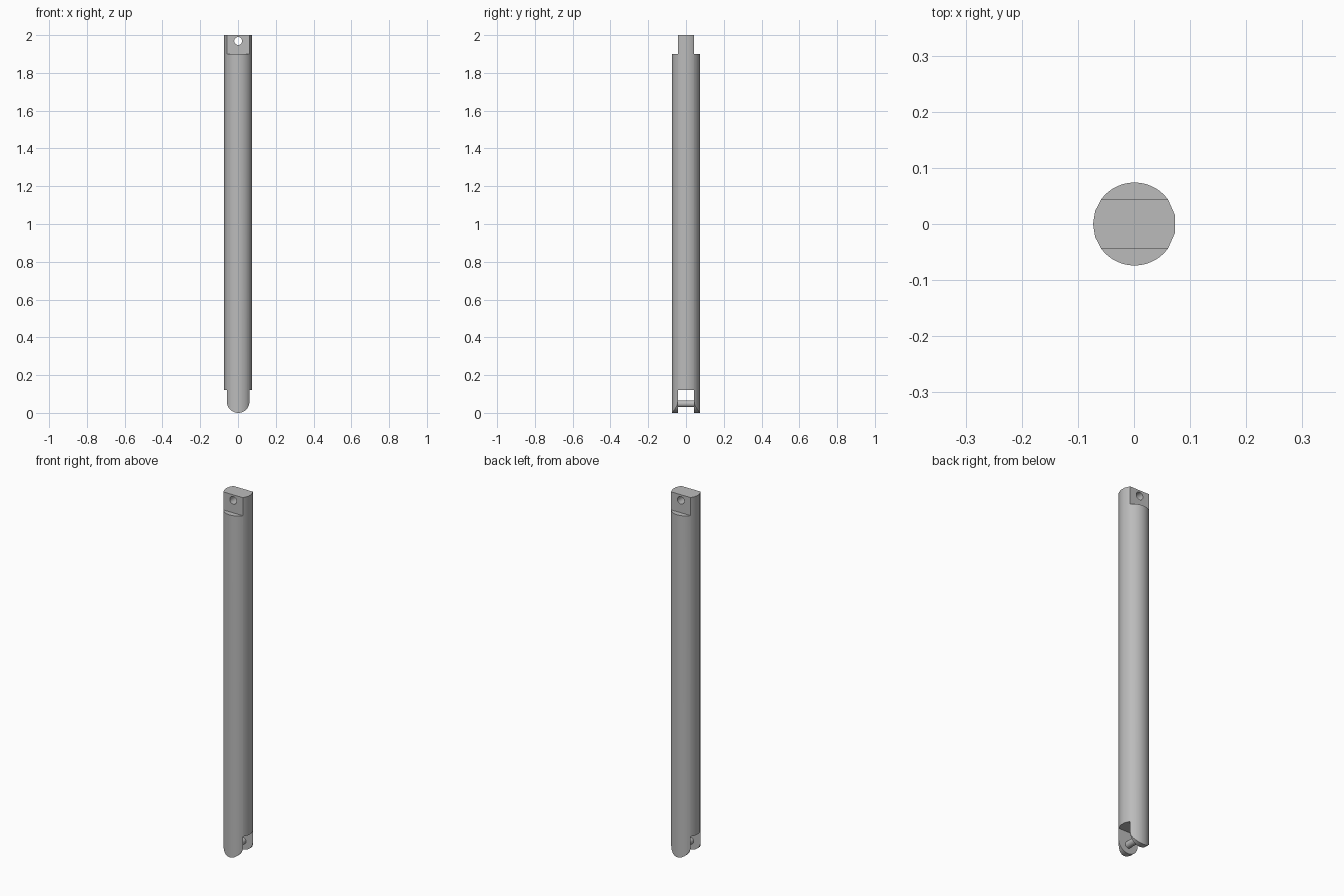
import bpy, bmesh
from math import sin, cos, pi, radians
from mathutils import Vector

cube = bpy.data.objects.get("Cube")
if cube:
    bpy.data.objects.remove(cube, do_unlink=True)

R = 0.074           # rod radius
HALF = 0.0435       # half thickness of tang and slot
EDGE = 36           # angle where the tang meets the rod surface
CX = 0.0009         # centring offset
LENGTH, SHOULDER, SLOT_TOP = 2.0, 1.9, 0.12

grey = bpy.data.materials.new("steel grey")
grey.use_nodes = True
colour = (0.5, 0.5, 0.5, 1)
grey.diffuse_color = colour
grey.node_tree.nodes["Principled BSDF"].inputs["Base Color"].default_value = colour


def prism(name, points, direction):
    """Extrude a flat outline into a solid."""
    bm = bmesh.new()
    face = bm.faces.new([bm.verts.new(p) for p in points])
    new = bmesh.ops.extrude_face_region(bm, geom=[face])["geom"]
    verts = [v for v in new if isinstance(v, bmesh.types.BMVert)]
    bmesh.ops.translate(bm, verts=verts, vec=Vector(direction))
    bmesh.ops.recalc_face_normals(bm, faces=bm.faces)
    mesh = bpy.data.meshes.new(name)
    bm.to_mesh(mesh)
    bm.free()
    mesh.materials.append(grey)
    obj = bpy.data.objects.new(name, mesh)
    bpy.context.collection.objects.link(obj)
    return obj


def arc(start, end, steps):
    return [radians(start + (end - start) * i / steps) for i in range(steps)]


def box(name, y0, y1, z0, z1):
    outline = [(-1, y0, z0), (-1, y1, z0), (-1, y1, z1), (-1, y0, z1)]
    return prism(name, outline, (2, 0, 0))


def cross_bar(name, z, radius, half):
    outline = [(CX + radius * cos(a), -half, z + radius * sin(a)) for a in arc(0, 360, 24)]
    return prism(name, outline, (0, 2 * half, 0))


def activate(obj):
    bpy.ops.object.select_all(action="DESELECT")
    obj.select_set(True)
    bpy.context.view_layer.objects.active = obj


def cut(obj, cutter):
    cutter.hide_render = True
    mod = obj.modifiers.new("cut", "BOOLEAN")
    mod.operation = "DIFFERENCE"
    mod.solver = "EXACT"
    mod.object = cutter
    activate(obj)
    bpy.ops.object.modifier_apply(modifier=mod.name)
    bpy.data.objects.remove(cutter, do_unlink=True)


# Rod: coarse arcs on the sides, fine arcs at front and back
angles = (arc(-EDGE, EDGE, 3) + arc(EDGE, 180 - EDGE, 14)
          + arc(180 - EDGE, 180 + EDGE, 4) + arc(180 + EDGE, 360 - EDGE, 14))
rod = prism("rod", [(CX + R * cos(a), R * sin(a), 0) for a in angles], (0, 0, LENGTH))

# Flat tang at the top with a pin hole
cut(rod, box("front_notch", -1, -HALF, SHOULDER, 3))
cut(rod, box("back_notch", HALF, 1, SHOULDER, 3))
cut(rod, cross_bar("pin_hole", 1.969, 0.021, 0.2))

# Fork slot at the bottom, with rounded prong ends
cut(rod, box("fork_slot", -HALF, HALF, -1, SLOT_TOP))
r = R * cos(radians(EDGE))
curve = [(CX + r * cos(a), -0.2, r + r * sin(a)) for a in arc(180, 360, 24)]
curve += [(CX + r, -0.2, r), (0.2, -0.2, r), (0.2, -0.2, -0.2), (-0.2, -0.2, -0.2), (-0.2, -0.2, r)]
cut(rod, prism("prong_rounding", curve, (0, 0.4, 0)))

# Pin across the fork
pin = cross_bar("fork_pin", 0.048, 0.018, HALF + 0.003)

for obj in (rod, pin):
    activate(obj)
    bpy.ops.object.shade_smooth_by_angle(angle=radians(30))
